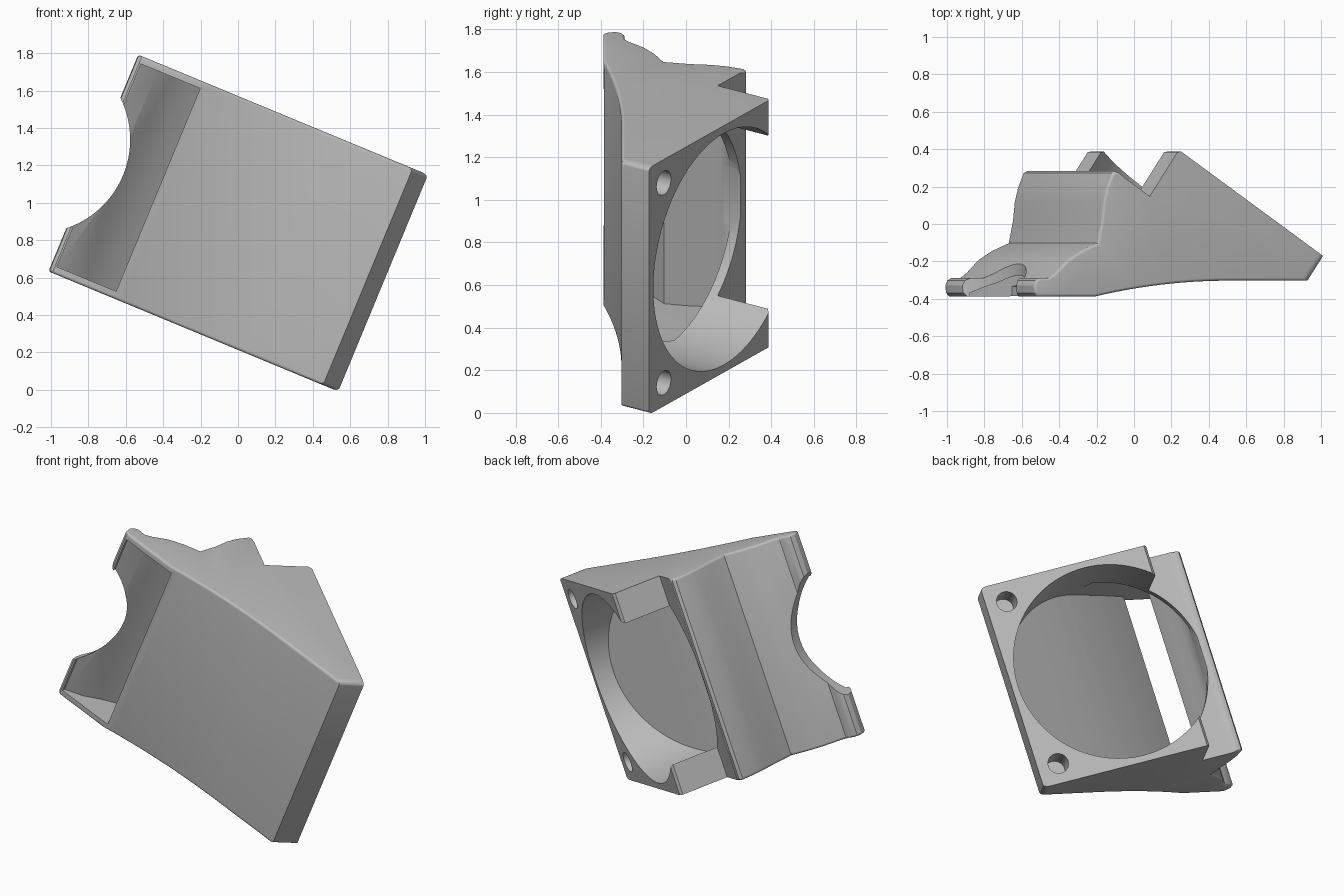
import bpy, bmesh, math
from mathutils import Matrix, Vector

cube = bpy.data.objects.get("Cube")
if cube:
    bpy.data.objects.remove(cube)

TILT = math.radians(22.5)
SLOPE = math.radians(34.2)
HALF = 0.627                                             # half width of the duct
NORMAL = Vector((math.sin(SLOPE), math.cos(SLOPE), 0))   # out of the fan plate
UP = Vector((-math.cos(SLOPE), math.sin(SLOPE), 0))      # up along the fan plate
CENTRE = Vector((0.328, 0.18, 0))

grey = bpy.data.materials.new("plain grey")
grey.use_nodes = True
colour = (0.5, 0.5, 0.5, 1)
grey.diffuse_color = colour
grey.node_tree.nodes["Principled BSDF"].inputs["Base Color"].default_value = colour


def on_plate(s, depth=0):
    p = CENTRE + UP * s - NORMAL * depth
    return (p.x, p.y)


def front_curve(u0, u1, offset, steps=12):
    pts = []
    for i in range(steps + 1):
        u = u0 + (u1 - u0) * i / steps
        pts.append((u, -0.3 - 0.085 * (max(0, 0.3 - u) / 0.776) ** 2 + offset))
    return pts


def make_object(name, bm):
    bmesh.ops.recalc_face_normals(bm, faces=bm.faces)
    mesh = bpy.data.meshes.new(name)
    bm.to_mesh(mesh)
    bm.free()
    mesh.materials.append(grey)
    obj = bpy.data.objects.new(name, mesh)
    bpy.context.collection.objects.link(obj)
    return obj


def prism(name, profile, half):
    bm = bmesh.new()
    base = bm.faces.new([bm.verts.new((u, y, -half)) for u, y in profile])
    top = bmesh.ops.extrude_face_region(bm, geom=[base])["geom"]
    for v in top:
        if isinstance(v, bmesh.types.BMVert):
            v.co.z = half
    return make_object(name, bm)


def cylinder(name, centre, axis, radius, length, sides=96):
    bm = bmesh.new()
    turn = axis.to_track_quat('Z', 'Y').to_matrix().to_4x4()
    bmesh.ops.create_cone(bm, cap_ends=True, segments=sides, radius1=radius,
                          radius2=radius, depth=length,
                          matrix=Matrix.Translation(centre) @ turn)
    return make_object(name, bm)


def apply(obj, mod):
    bpy.ops.object.select_all(action='DESELECT')
    bpy.context.view_layer.objects.active = obj
    obj.select_set(True)
    bpy.ops.object.modifier_apply(modifier=mod.name)


def boolean(obj, cutter, operation='DIFFERENCE'):
    mod = obj.modifiers.new("cut", 'BOOLEAN')
    mod.operation = operation
    mod.solver = 'EXACT'
    mod.object = cutter
    apply(obj, mod)
    bpy.data.objects.remove(cutter)


# Outer shell: front curve, fan plate, notch, ridge, back wall, outlet lip
shell = [(-0.81, -0.385), (-0.65, -0.385)]
shell += front_curve(-0.476, 0.3, 0)
shell += [(0.757, -0.3), on_plate(-0.625), on_plate(0.375), on_plate(0.39, 0.015),
          on_plate(0.39, 0.3), on_plate(0.57, 0.3)]
shell += [(-0.34, 0.278), (-0.36, 0.285), (-0.378, 0.275), (-0.41, 0.2),
          (-0.43, 0.12), (-0.44, 0.02), (-0.465, -0.1),
          (-0.56, -0.14), (-0.64, -0.19), (-0.71, -0.26), (-0.745, -0.285),
          (-0.795, -0.285), (-0.82, -0.298), (-0.832, -0.325), (-0.828, -0.365)]
duct = prism("fan_duct", shell, HALF)

# Round the long side rims, and more strongly the foot of the fan plate
weights = duct.data.attributes.new("bevel_weight_edge", 'FLOAT', 'EDGE')
foot = [Vector((0.757, -0.3)), Vector(on_plate(-0.625))]
for edge in duct.data.edges:
    a, b = (duct.data.vertices[i].co for i in edge.vertices)
    if abs(a.z - b.z) > 0.01:
        continue
    if all(min((p.xy - f).length for f in foot) < 0.01 for p in (a, b)):
        weights.data[edge.index].value = 1
    else:
        depth = [(CENTRE - p).dot(NORMAL) for p in (a, b)]
        mid = (a + b) / 2
        on_fan_side = max(depth) < 0.31 and mid.x > -0.33 and mid.y > -0.2
        if not on_fan_side:
            weights.data[edge.index].value = 0.4
bevel = duct.modifiers.new("rims", 'BEVEL')
bevel.limit_method = 'WEIGHT'
bevel.width = 0.09
bevel.segments = 5
apply(duct, bevel)

# Air passage to the outlet
back_inside = [(-0.42, -0.1), (-0.395, 0.01), (-0.385, 0.1), (-0.365, 0.17)]
passage = [(-0.457, -0.45), (-0.80, -0.45), (-0.80, -0.365), (-0.70, -0.31),
           (-0.62, -0.235), (-0.53, -0.165)]
passage += back_inside + [(-0.335, 0.208), on_plate(0.373, 0.35), (0.05, -0.053)]
passage += front_curve(0.05, -0.457, 0.05)
boolean(duct, prism("passage_cutter", passage, 0.587))

# Round fan opening, stopped by the front and back walls
room = [(u + 0.003, y + 0.003) for u, y in back_inside]
room += [(-0.325, 0.238), (-0.2, 0.7), (1.3, 0.7), (1.3, -0.247)]
room += front_curve(0.8, -0.44, 0.053)
fan_hole = cylinder("fan_cutter", CENTRE - NORMAL * 0.4, NORMAL, 0.588, 1.4)
boolean(fan_hole, prism("room_cutter", room, 0.8), 'INTERSECT')
boolean(duct, fan_hole)

# Blind screw holes
for side in (-1, 1):
    spot = CENTRE - UP * 0.5 + Vector((0, 0, 0.508 * side))
    boolean(duct, cylinder("screw_cutter", spot, NORMAL, 0.06, 0.3, 32))

# Round clearance in the outlet edge
boolean(duct, cylinder("clearance_cutter", Vector((-1.16, -0.2, 0)),
                       Vector((0, 1, 0)), 0.5, 1.0))

# Tilt, centre and stand on the floor
duct.data.transform(Matrix.Rotation(TILT, 4, 'Y'))
axes = list(zip(*(v.co for v in duct.data.vertices)))
low = Vector([min(a) for a in axes])
high = Vector([max(a) for a in axes])
middle = (low + high) / 2
duct.data.transform(Matrix.Translation((-middle.x, -middle.y, -low.z)))

bpy.ops.object.select_all(action='DESELECT')
bpy.context.view_layer.objects.active = duct
duct.select_set(True)
bpy.ops.object.shade_smooth_by_angle(angle=math.radians(28))
